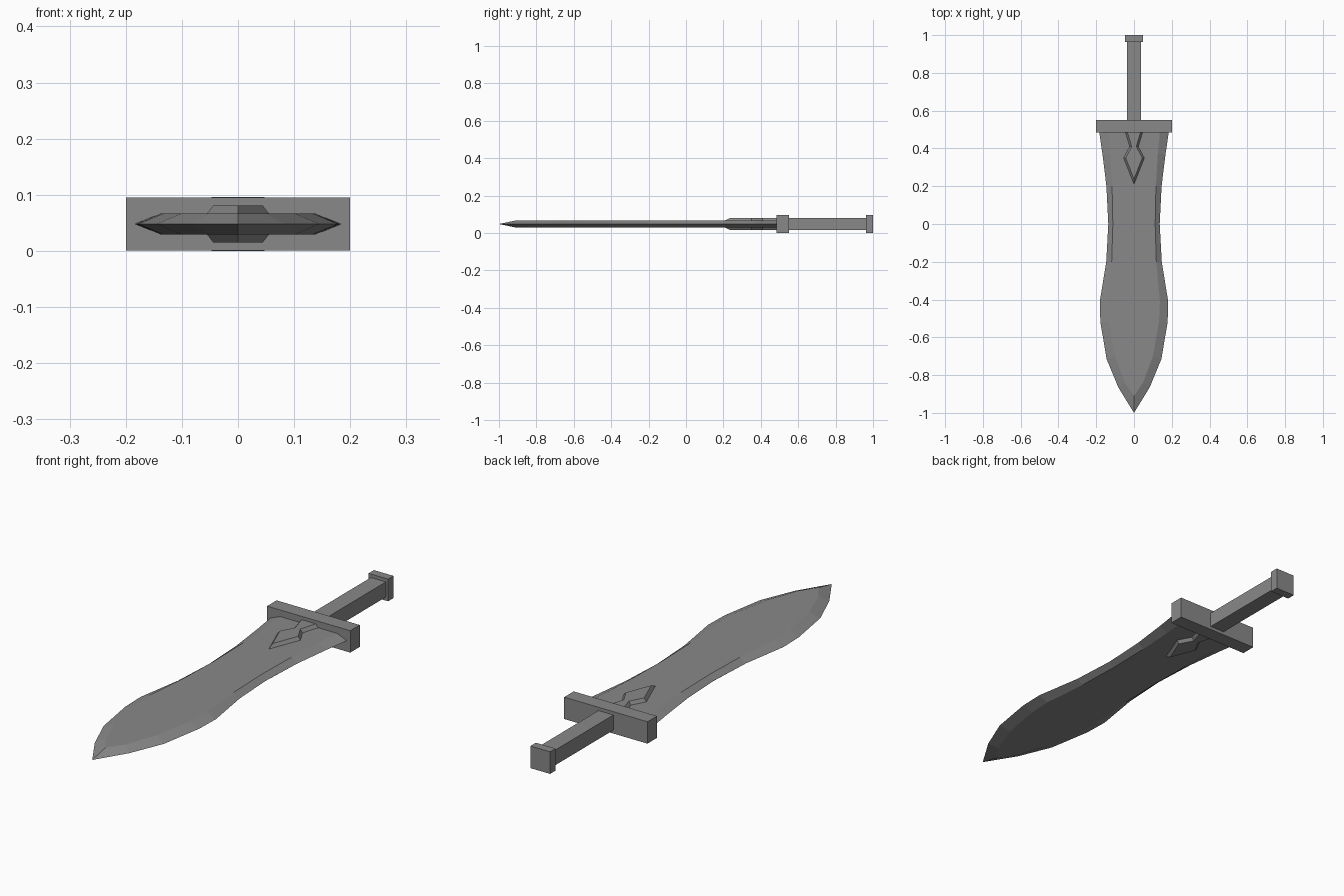
import bpy, bmesh

cube = bpy.data.objects.get("Cube")
if cube:
    bpy.data.objects.remove(cube, do_unlink=True)

MID = 0.048  # height of the sword's central plane

steel = bpy.data.materials.new("grey steel")
steel.use_nodes = True
grey = (0.25, 0.25, 0.25, 1)
steel.diffuse_color = grey
steel.node_tree.nodes["Principled BSDF"].inputs["Base Color"].default_value = grey


def finish(name, bm):
    bmesh.ops.remove_doubles(bm, verts=bm.verts, dist=0.0001)
    bmesh.ops.recalc_face_normals(bm, faces=bm.faces)
    mesh = bpy.data.meshes.new(name)
    bm.to_mesh(mesh)
    bm.free()
    mesh.materials.append(steel)
    bpy.context.collection.objects.link(bpy.data.objects.new(name, mesh))


def box(name, half_width, y0, y1, half_height):
    bm = bmesh.new()
    bmesh.ops.create_cube(bm, size=2)
    for v in bm.verts:
        v.co = (v.co.x * half_width, y0 if v.co.y < 0 else y1,
                MID + v.co.z * half_height)
    finish(name, bm)


def bevelled_plate(name, rows, edge, flat):
    """Loft two-sided plate; each row is outer y, outer half width, flat y, flat half width."""
    bm = bmesh.new()
    rings = []
    for yo, wo, yi, wi in rows:
        top = [(wo, yo, edge), (wi, yi, flat), (-wi, yi, flat), (-wo, yo, edge)]
        ring = top + [(x, y, -z) for x, y, z in reversed(top)]
        rings.append([bm.verts.new((x, y, MID + z)) for x, y, z in ring])
    for a, b in zip(rings, rings[1:]):
        for i in range(len(a)):
            j = (i + 1) % len(a)
            bm.faces.new((a[i], a[j], b[j], b[i]))
    bm.faces.new(rings[-1])
    finish(name, bm)


# Leaf-shaped blade, tip first
bevelled_plate("blade", [
    (-1, 0, -0.91, 0),
    (-0.865, 0.083, -0.84, 0.048),
    (-0.715, 0.145, -0.7, 0.1),
    (-0.52, 0.178, -0.52, 0.132),
    (-0.41, 0.181, -0.41, 0.137),
    (-0.2, 0.147, -0.2, 0.118),
    (0, 0.136, 0, 0.112),
    (0.2, 0.146, 0.2, 0.116),
    (0.37, 0.167, 0.37, 0.126),
    (0.5, 0.186, 0.5, 0.138),
], 0, 0.019)

# Raised ornament on both faces of the blade
bevelled_plate("blade_ornament", [
    (0.21, 0, 0.238, 0),
    (0.35, 0.055, 0.35, 0.044),
    (0.41, 0.023, 0.41, 0.012),
    (0.5, 0.05, 0.5, 0.039),
], 0.019, 0.033)

# Hilt
box("guard", 0.2, 0.485, 0.55, 0.0475)
box("grip", 0.036, 0.54, 0.97, 0.033)
box("pommel", 0.047, 0.963, 1.0, 0.048)
